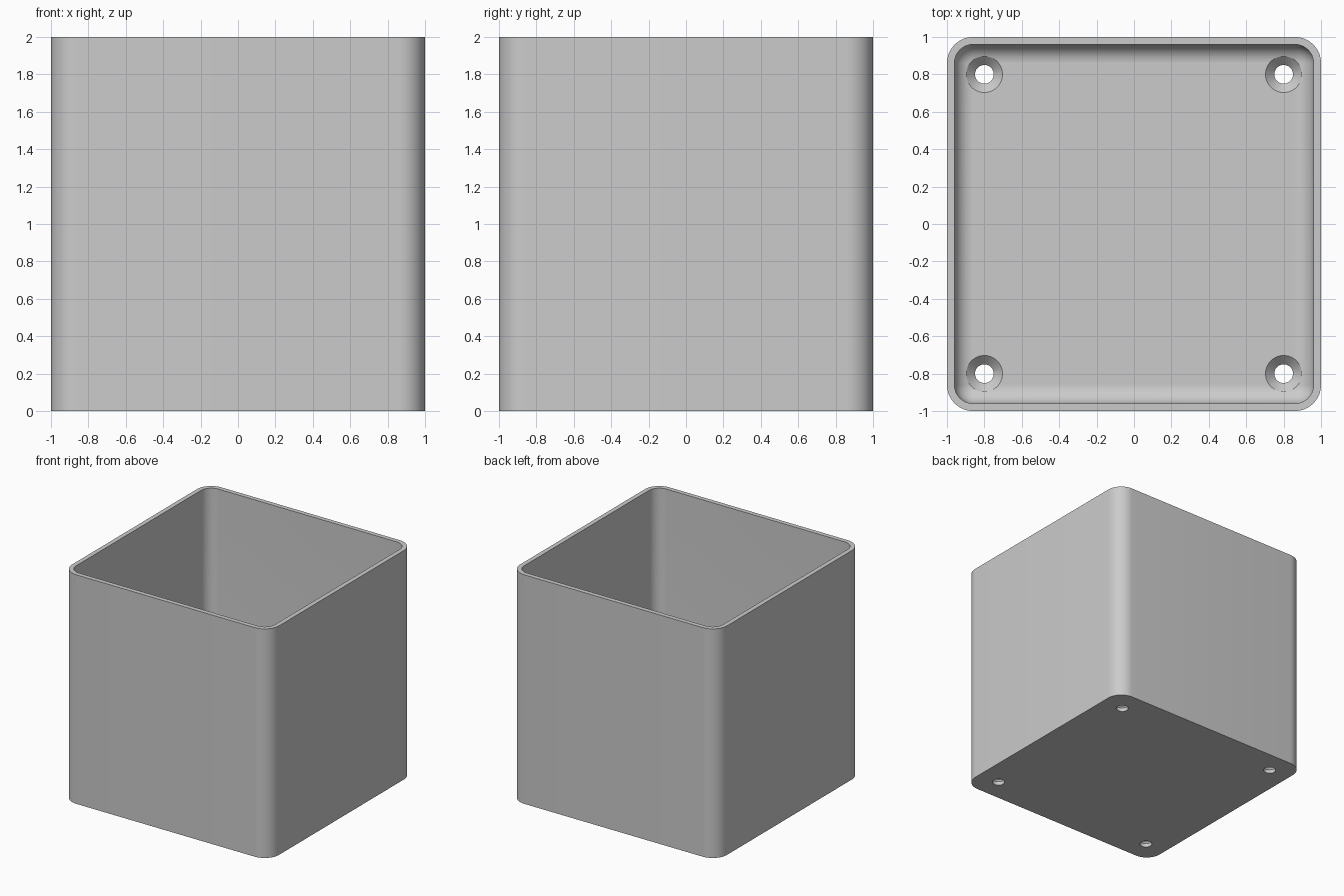
import bpy, bmesh, math
from mathutils import Vector

WALL, FLOOR = 0.04, 0.08
CORNER, FILLET = 0.14, 0.1
HOLE, SINK = 0.05, 0.097

cube = bpy.data.objects.get("Cube")
if cube:
    bpy.data.objects.remove(cube, do_unlink=True)

grey = bpy.data.materials.new("plain_grey")
grey.use_nodes = True
colour = (0.6, 0.6, 0.6, 1)
grey.diffuse_color = colour
grey.node_tree.nodes["Principled BSDF"].inputs["Base Color"].default_value = colour


def finish(name, bm):
    bmesh.ops.recalc_face_normals(bm, faces=bm.faces)
    mesh = bpy.data.meshes.new(name)
    bm.to_mesh(mesh)
    bm.free()
    mesh.materials.append(grey)
    obj = bpy.data.objects.new(name, mesh)
    bpy.context.collection.objects.link(obj)
    return obj


def loft(bm, rings):
    """Skin a stack of equal point rings and cap both ends."""
    loops = [[bm.verts.new(p) for p in ring] for ring in rings]
    for a, b in zip(loops, loops[1:]):
        for i in range(len(a)):
            j = (i + 1) % len(a)
            bm.faces.new((a[i], a[j], b[j], b[i]))
    bm.faces.new(loops[0])
    bm.faces.new(loops[-1])


def rounded_square(half, radius, z, steps=12):
    pts = []
    for q, (sx, sy) in enumerate(((1, 1), (-1, 1), (-1, -1), (1, -1))):
        for k in range(steps + 1):
            a = (q + k / steps) * math.pi / 2
            pts.append(Vector((sx * (half - radius) + radius * math.cos(a),
                               sy * (half - radius) + radius * math.sin(a), z)))
    return pts


def circle(x, y, radius, z, n=48):
    return [Vector((x + radius * math.cos(math.tau * i / n),
                    y + radius * math.sin(math.tau * i / n), z)) for i in range(n)]


# Open box: outer wall, rim, inner wall, rounded inner foot, floor
inner = 1 - WALL
rings = [rounded_square(1, CORNER, 0), rounded_square(1, CORNER, 2),
         rounded_square(inner, CORNER - WALL, 2)]
for k in range(13):
    a = k / 12 * math.pi / 2
    inset = FILLET * (1 - math.cos(a))
    rings.append(rounded_square(inner - inset, max(CORNER - WALL - inset, 0.001),
                                FLOOR + FILLET * (1 - math.sin(a))))
bm = bmesh.new()
loft(bm, rings)
box = finish("open_box", bm)

# Countersunk screw holes in the four floor corners
bm = bmesh.new()
for x in (-0.8, 0.8):
    for y in (-0.8, 0.8):
        profile = ((HOLE, -0.1), (HOLE, FLOOR - (SINK - HOLE)), (SINK, FLOOR), (SINK, FLOOR + 0.1))
        loft(bm, [circle(x, y, r, z) for r, z in profile])
cutter = finish("screw_hole_cutter", bm)
cutter.hide_render = True

cut = box.modifiers.new("screw_holes", 'BOOLEAN')
cut.operation, cut.solver, cut.object = 'DIFFERENCE', 'EXACT', cutter

# Apply the cut, then shade the curves smooth
bpy.ops.object.select_all(action='DESELECT')
box.select_set(True)
bpy.context.view_layer.objects.active = box
bpy.ops.object.modifier_apply(modifier=cut.name)
bpy.data.objects.remove(cutter, do_unlink=True)
bpy.ops.object.shade_smooth_by_angle(angle=math.radians(30))
